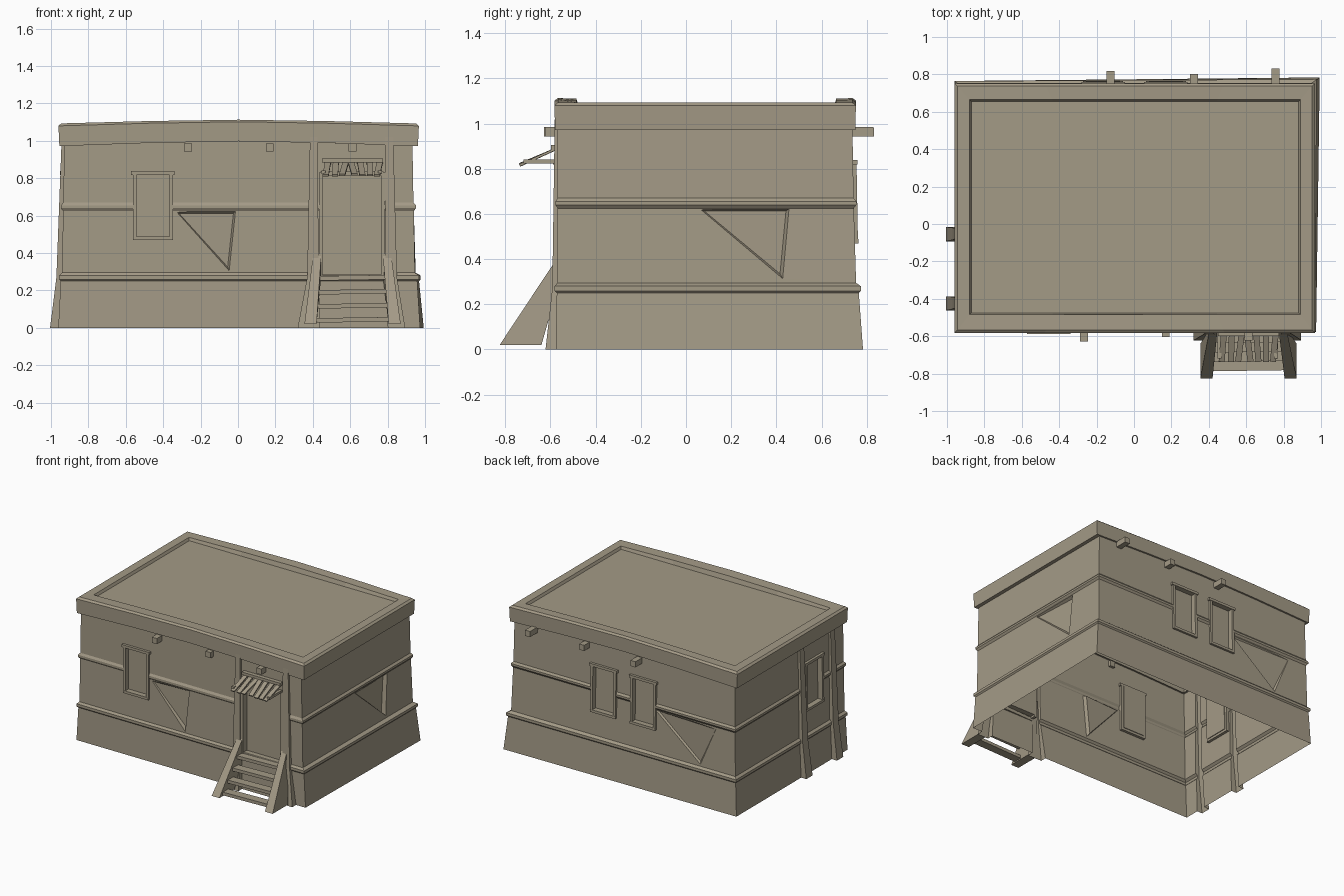
import bpy, bmesh, random
from mathutils import Vector

if "Cube" in bpy.data.objects:
    bpy.data.objects.remove(bpy.data.objects["Cube"])

random.seed(4)
clay = bpy.data.materials.new("tan clay")
clay.diffuse_color = (0.37, 0.325, 0.24, 1)
clay.use_nodes = True
clay.node_tree.nodes["Principled BSDF"].inputs["Base Color"].default_value = clay.diffuse_color


def loft(name, rings, start=True, end=True):
    """Skin a list of equal-length point rings, with optional end caps."""
    bm = bmesh.new()
    vs = [[bm.verts.new(p) for p in r] for r in rings]
    n = len(rings[0])
    for a, b in zip(vs, vs[1:]):
        for i in range(n):
            j = (i + 1) % n
            bm.faces.new((a[i], a[j], b[j], b[i]))
    if start:
        bm.faces.new(vs[0][::-1])
    if end:
        bm.faces.new(vs[-1])
    bmesh.ops.recalc_face_normals(bm, faces=bm.faces)
    me = bpy.data.meshes.new(name)
    bm.to_mesh(me)
    bm.free()
    me.materials.append(clay)
    ob = bpy.data.objects.new(name, me)
    bpy.context.collection.objects.link(ob)
    return ob


def wall(side, u, out, v):
    """Point on a wall: u along it, out from it, v up."""
    lean = 0.018 * (0.6 - v)
    if side == "front":
        return (u, -0.568 - out, v)
    if side == "back":
        return (u, 0.743 + lean + out, v)
    if side == "left":
        return (-0.935 - lean - out, u, v)
    return (0.94 + lean + out, u, v)


def block(name, side, u0, u1, v0, v1, o0, o1):
    return loft(name, [[wall(side, u, o, v) for u, v in
                        ((u0, v0), (u1, v0), (u1, v1), (u0, v1))] for o in (o0, o1)])


def bar(name, p, q, w, h):
    """Rectangular stick from p to q."""
    p, q = Vector(p), Vector(q)
    d = (q - p).normalized()
    s = d.cross(Vector((0, 0, 1))).normalized()
    t = s.cross(d)
    return loft(name, [[c + s * a * w / 2 + t * b * h / 2 for a, b in
                        ((-1, -1), (1, -1), (1, 1), (-1, 1))] for c in (p, q)])


# House walls: plinth, ledge, mid band and upper wall
levels = [(-0.1, -0.966, 0.98, -0.578, 0.768, 0.023), (0.25, -0.948, 0.958, -0.572, 0.755, 0.01),
          (0.26, -0.957, 0.967, -0.582, 0.764, 0.01), (0.28, -0.957, 0.967, -0.582, 0.764, 0.01),
          (0.295, -0.941, 0.946, -0.569, 0.749, 0.004), (0.625, -0.935, 0.940, -0.568, 0.743, 0),
          (0.64, -0.947, 0.952, -0.578, 0.754, 0), (0.655, -0.947, 0.952, -0.578, 0.754, 0),
          (0.67, -0.934, 0.938, -0.568, 0.742, 0), (1.03, -0.928, 0.932, -0.568, 0.736, 0)]
house = loft("house_walls", [[(x0, y0, z), (x1, y0, z), (x1 + k, y1 + k, z), (x0, y1, z)]
                             for z, x0, x1, y0, y1, k in levels])

# Flared posts merged into the walls
added = []
for side, prof in (
        ("front", [(-0.1, 0.30, 0.44, 0.065), (0.27, 0.37, 0.432, 0.024), (1.02, 0.385, 0.425, 0.013)]),
        ("front", [(-0.1, 0.805, 0.91, 0.065), (0.27, 0.79, 0.85, 0.024), (1.02, 0.785, 0.83, 0.013)]),
        ("left", [(-0.1, -0.095, -0.015, 0.07), (0.27, -0.085, -0.02, 0.03), (1.02, -0.075, -0.025, 0.015)]),
        ("left", [(-0.1, -0.465, -0.385, 0.07), (0.27, -0.455, -0.39, 0.03), (1.02, -0.445, -0.395, 0.015)])):
    added.append(loft("post_helper", [[wall(side, u, o, z) for u, o in
                      ((u0, -0.05), (u1, -0.05), (u1, out), (u0, out))] for z, u0, u1, out in prof]))

# Windows: recess plus a four-piece frame with a wider head
cut = []
for side, c in (("front", -0.455), ("back", -0.165), ("back", 0.17), ("left", -0.20)):
    cut.append(block("recess_helper", side, c - 0.09, c + 0.09, 0.488, 0.822, -0.025, 0.06))
    for s in (-1, 1):
        a, b = sorted((c + s * 0.088, c + s * 0.107))
        block("window_jamb", side, a, b, 0.47, 0.82, -0.02, 0.016)
    block("window_sill", side, c - 0.107, c + 0.107, 0.47, 0.489, -0.02, 0.018)
    block("window_head", side, c - 0.116, c + 0.116, 0.818, 0.838, -0.02, 0.02)

# Door recess and frame
cut.append(block("recess_helper", "front", 0.45, 0.768, 0.285, 0.825, -0.03, 0.06))
block("door_jamb", "front", 0.432, 0.452, 0.27, 0.83, -0.03, 0.016)
block("door_jamb", "front", 0.765, 0.785, 0.27, 0.83, -0.03, 0.016)
block("door_head", "front", 0.44, 0.778, 0.815, 0.835, -0.03, 0.016)

# Broken plaster: shallow triangular dents (u, v, depth)
for side, tri in (("front", [(-0.34, 0.625, 0.006), (-0.01, 0.625, 0.025), (-0.045, 0.30, 0.025)]),
                  ("right", [(0.05, 0.625, 0.006), (0.46, 0.625, 0.025), (0.43, 0.31, 0.025)]),
                  ("back", [(-0.25, 0.625, 0.012), (-0.65, 0.30, 0.012), (-0.80, 0.62, 0.0)])):
    cu = sum(t[0] for t in tri) / 3
    cv = sum(t[1] for t in tri) / 3
    deep = [wall(side, u + (cu - u) * 0.12, -d, v + (cv - v) * 0.12) for u, v, d in tri]
    cut.append(loft("dent_helper", [[wall(side, u, 0.008, v) for u, v, d in tri], deep]))

# Merge posts, cut recesses, then open the underside and the hidden top
for obs, op in ((added, 'UNION'), (cut, 'DIFFERENCE')):
    for o in obs:
        o.hide_render = True
        m = house.modifiers.new("cut", 'BOOLEAN')
        m.operation, m.object, m.solver = op, o, 'EXACT'
bpy.context.view_layer.update()
done = bpy.data.meshes.new_from_object(house.evaluated_get(bpy.context.evaluated_depsgraph_get()))
house.modifiers.clear()
house.data = done
for o in added + cut:
    bpy.data.objects.remove(o)
bm = bmesh.new()
bm.from_mesh(done)
bmesh.ops.bisect_plane(bm, geom=bm.verts[:] + bm.edges[:] + bm.faces[:],
                       plane_co=(0, 0, 0), plane_no=(0, 0, 1), clear_inner=True)
top = [f for f in bm.faces if all(v.co.z > 1.01 for v in f.verts)]
bmesh.ops.delete(bm, geom=top, context='FACES')
bm.to_mesh(done)
bm.free()


# Roof: bowed parapet with a sunken flat deck
def roof_ring(x0, x1, y0, y1, z, bow):
    xs = [x0 + (x1 - x0) * i / 4 for i in range(5)]
    pts = [(x, y0) for x in xs] + [(x, y1) for x in xs[::-1]]
    return [(x, y, z + bow * (1 - min(1, abs(x / 0.955)) ** 1.5)) for x, y in pts]


loft("roof_parapet", [roof_ring(-0.915, 0.918, -0.555, 0.722, 0.972, 0.026),
                      roof_ring(-0.955, 0.962, -0.58, 0.75, 0.972, 0.026),
                      roof_ring(-0.96, 0.967, -0.582, 0.752, 1.08, 0.022),
                      roof_ring(-0.945, 0.952, -0.567, 0.737, 1.093, 0.02),
                      roof_ring(-0.88, 0.89, -0.485, 0.665, 1.092, 0.018),
                      roof_ring(-0.87, 0.88, -0.475, 0.655, 1.075, 0.0)], start=False)

# Roof beam ends
for side, u, out in (("front", -0.267, 0.06), ("front", 0.17, 0.035), ("front", 0.613, 0.055),
                     ("back", -0.125, 0.082), ("back", 0.32, 0.065), ("back", 0.757, 0.095)):
    block("roof_beam", side, u - 0.021, u + 0.021, 0.942, 0.985, -0.02, out)

# Door awning: ledger, two brackets and loose slats
block("awning_ledger", "front", 0.45, 0.775, 0.885, 0.905, -0.01, 0.03)
for x in (0.458, 0.76):
    bar("awning_bracket", (x, -0.56, 0.832), (x, -0.72, 0.832), 0.022, 0.018)
for i in range(7):
    x = 0.475 + i * 0.046
    j = random.uniform(-0.012, 0.012)
    bar("awning_slat", (x - j, -0.575, 0.888), (x + j, -0.735, 0.818 + random.uniform(-0.004, 0.004)),
        0.032, 0.01)

# Stairs: two splayed cheeks and four treads
for b0, b1, t0, t1 in ((0.355, 0.42, 0.405, 0.447), (0.805, 0.87, 0.772, 0.815)):
    loft("stair_cheek", [[(b0, -0.825, 0.02), (b1, -0.825, 0.02), (b1, -0.64, 0.02), (b0, -0.64, 0.02)],
                         [(t0, -0.56, 0.42), (t1, -0.56, 0.42), (t1, -0.56, 0.30), (t0, -0.56, 0.30)]])
for i in range(4):
    z, y, w = 0.04 + i * 0.075, -0.755 + i * 0.05, 0.205 - i * 0.008
    bar("stair_tread", (0.612 - w, y, z), (0.612 + w, y + 0.006, z + 0.006), 0.065, 0.024)
